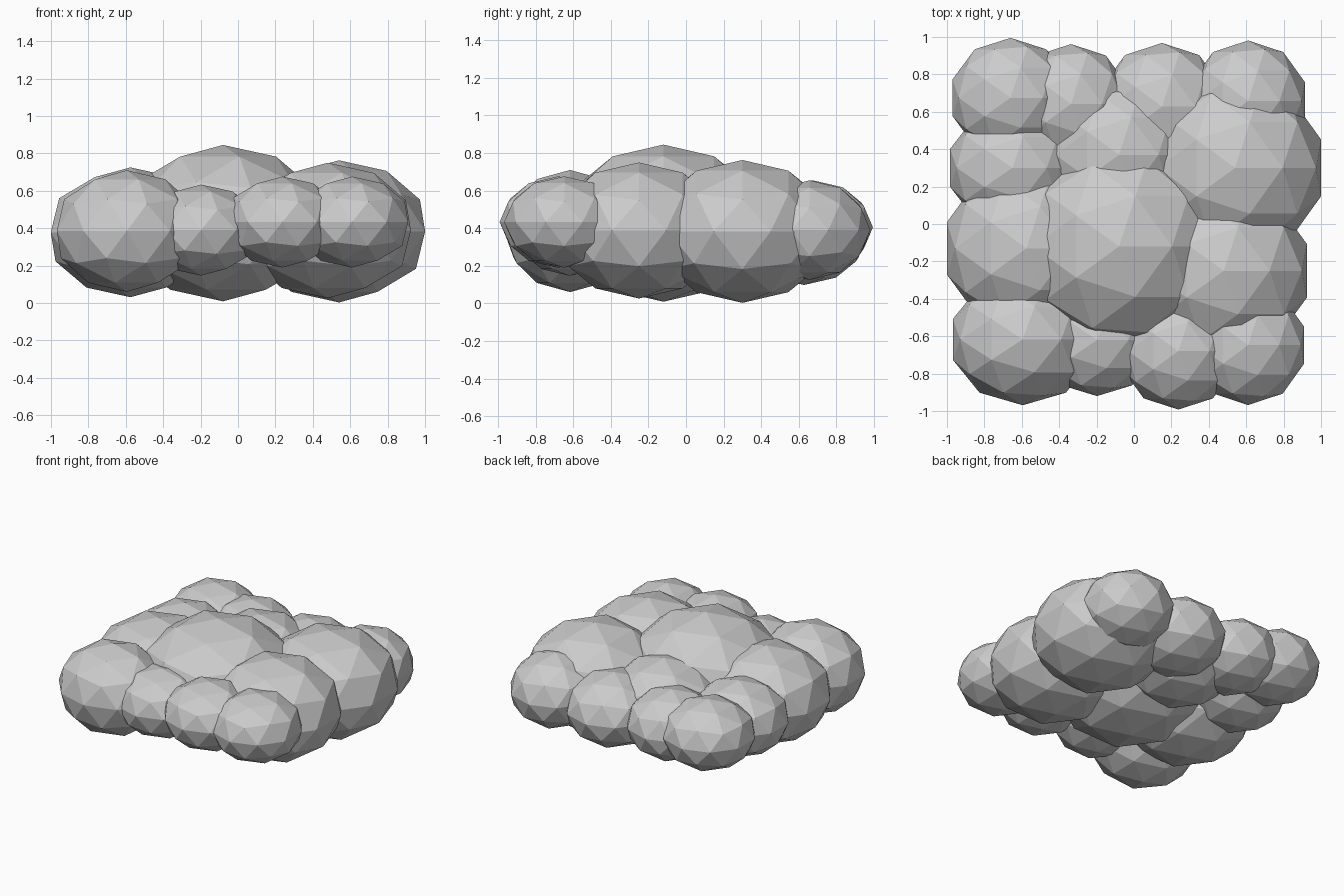
import bpy

# Low-poly cloud: flattened, flat-shaded icosphere puffs
# name: (centre x, y, z), (radius x, y, z)
puffs = {
    "centre_puff":           ((-0.08, -0.12, 0.427), (0.54, 0.54, 0.418)),
    "right_back_big_puff":   ((0.54, 0.30, 0.383), (0.484, 0.49, 0.38)),
    "right_front_big_puff":  ((0.48, -0.25, 0.388), (0.467, 0.465, 0.362)),
    "left_big_puff":         ((-0.575, -0.13, 0.378), (0.448, 0.448, 0.347)),
    "back_inner_puff":       ((-0.08, 0.37, 0.38), (0.40, 0.40, 0.31)),
    "left_back_puff":        ((-0.65, 0.30, 0.38), (0.35, 0.33, 0.27)),
    "front_left_puff":       ((-0.595, -0.617, 0.385), (0.393, 0.352, 0.325)),
    "front_mid_left_puff":   ((-0.198, -0.62, 0.39), (0.32, 0.30, 0.243)),
    "front_mid_right_puff":  ((0.237, -0.68, 0.433), (0.315, 0.312, 0.243)),
    "front_right_puff":      ((0.61, -0.648, 0.433), (0.315, 0.32, 0.243)),
    "back_left_puff":        ((-0.66, 0.675, 0.405), (0.326, 0.32, 0.25)),
    "back_mid_left_puff":    ((-0.337, 0.642, 0.38), (0.318, 0.32, 0.25)),
    "back_mid_right_puff":   ((0.15, 0.628, 0.36), (0.338, 0.34, 0.262)),
    "back_right_puff":       ((0.61, 0.658, 0.39), (0.32, 0.323, 0.265)),
}

for name, (centre, radii) in puffs.items():
    bpy.ops.mesh.primitive_ico_sphere_add(subdivisions=2, radius=1, location=centre)
    puff = bpy.context.object
    puff.name = name
    puff.scale = radii
